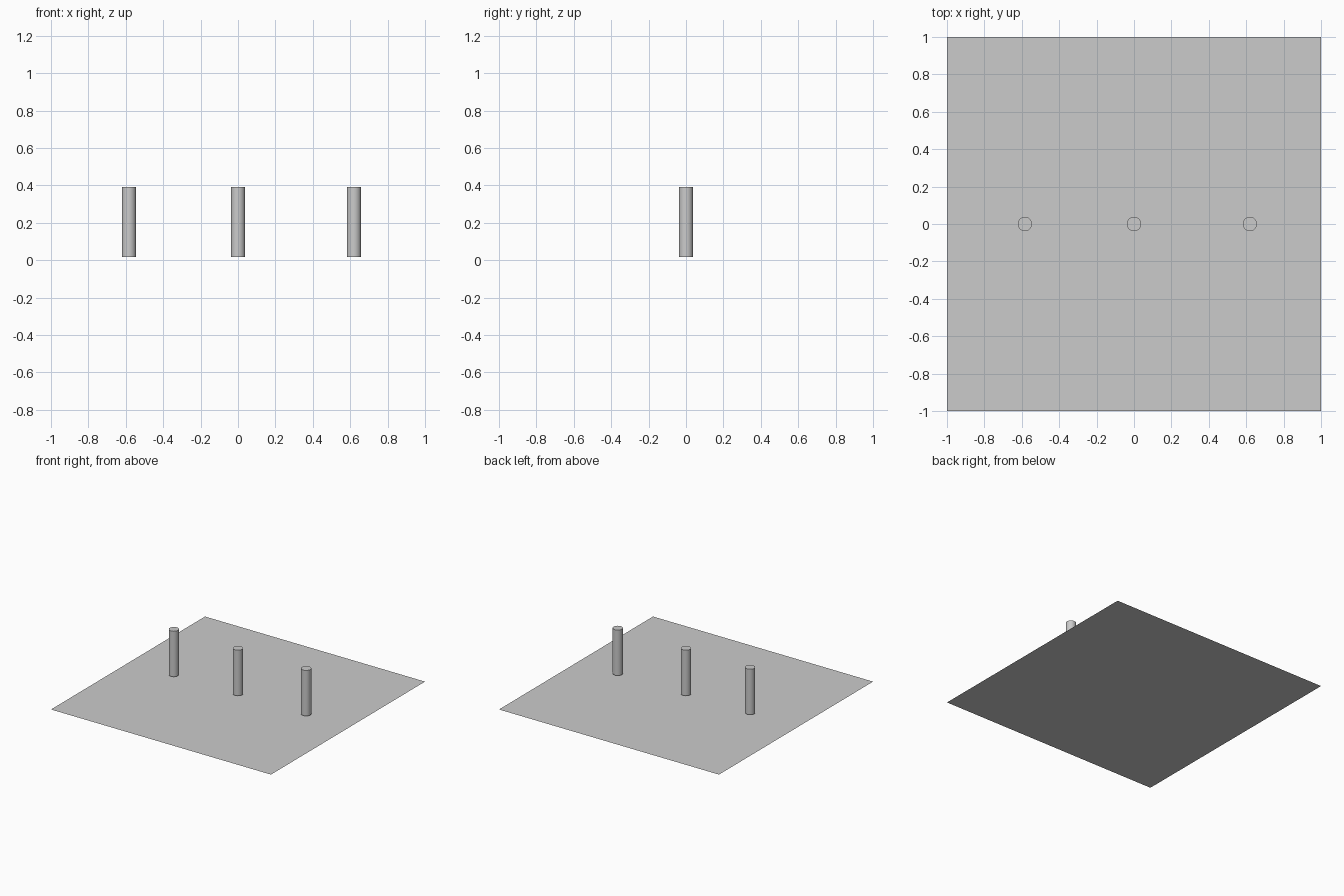
import bpy

if "Cube" in bpy.data.objects:
    bpy.data.objects.remove(bpy.data.objects["Cube"])

# Thin square ground sheet
bpy.ops.mesh.primitive_plane_add(size=2, location=(0, 0, 0))
bpy.context.object.name = "base_sheet"

# Three upright posts hovering just above the sheet
BOTTOM, TOP, RADIUS = 0.016, 0.39, 0.038


def add_post(name, x):
    bpy.ops.mesh.primitive_cylinder_add(
        vertices=32, radius=RADIUS, depth=TOP - BOTTOM,
        location=(x, 0, (TOP + BOTTOM) / 2))
    bpy.context.object.name = name
    bpy.ops.object.shade_smooth_by_angle()


for name, x in (("left_post", -0.583), ("middle_post", 0), ("right_post", 0.62)):
    add_post(name, x)
